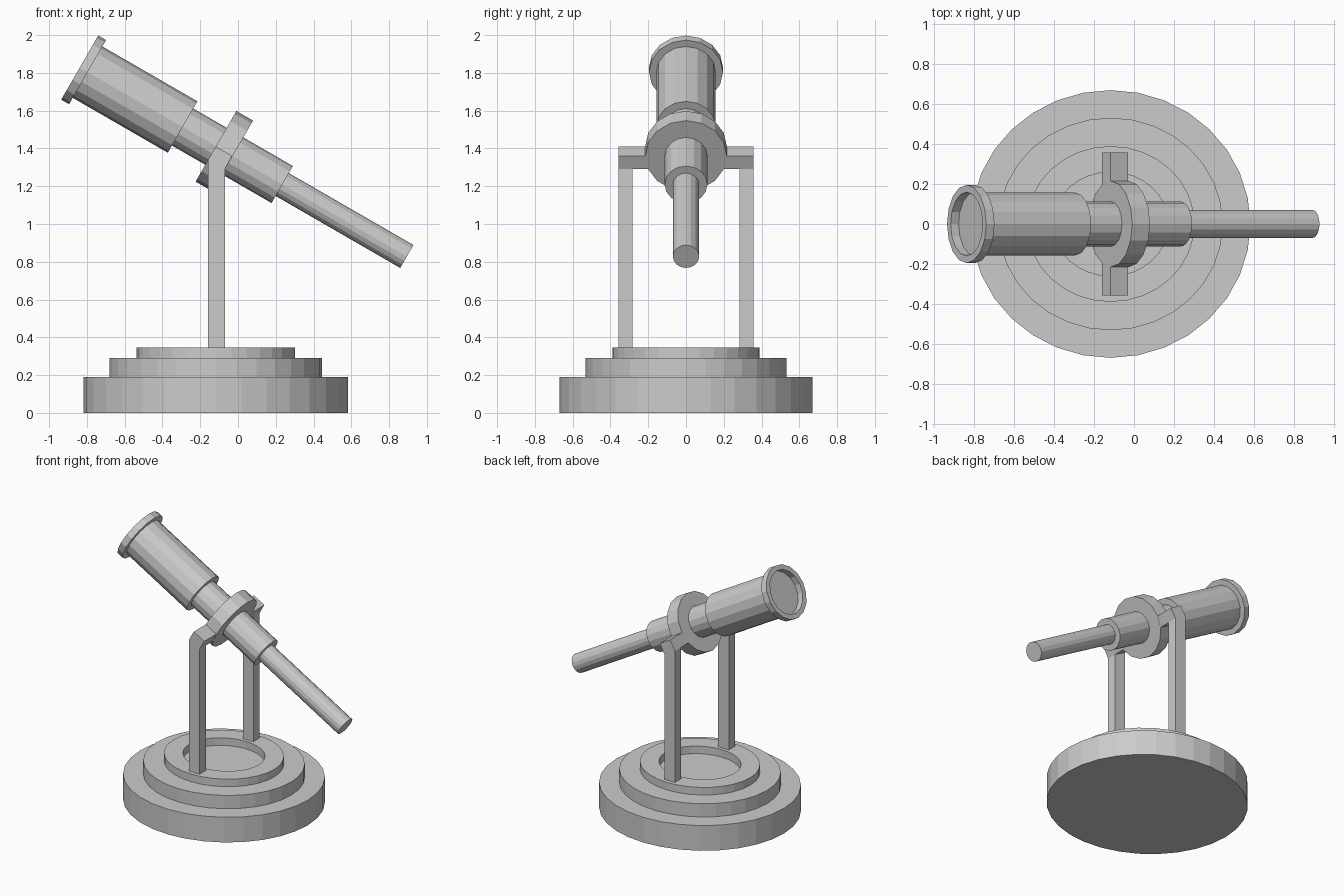
import bpy
import bmesh
import math
from mathutils import Matrix, Vector

cube = bpy.data.objects.get("Cube")
if cube:
    bpy.data.objects.remove(cube, do_unlink=True)

grey = bpy.data.materials.new("plain grey")
grey.use_nodes = True
GREY = (0.6, 0.6, 0.6, 1)
grey.diffuse_color = GREY
grey.node_tree.nodes["Principled BSDF"].inputs["Base Color"].default_value = GREY


def finish(name, bm, matrix=None):
    """Turn a bmesh into a flat-shaded object."""
    bmesh.ops.recalc_face_normals(bm, faces=bm.faces)
    mesh = bpy.data.meshes.new(name)
    bm.to_mesh(mesh)
    bm.free()
    mesh.materials.append(grey)
    obj = bpy.data.objects.new(name, mesh)
    bpy.context.collection.objects.link(obj)
    if matrix:
        obj.matrix_world = matrix
    return obj


def lathe(name, profile, sides, matrix, widen=0.0):
    """Revolve (radius, height) points about z and cap both ends."""
    bm = bmesh.new()
    rings = []
    for r, h in profile:
        angles = [2 * math.pi * i / sides for i in range(sides)]
        rings.append([bm.verts.new(((r + widen) * math.cos(a), r * math.sin(a), h))
                      for a in angles])
    for low, high in zip(rings, rings[1:]):
        for i in range(sides):
            j = (i + 1) % sides
            bm.faces.new((low[i], low[j], high[j], high[i]))
    bm.faces.new(rings[0])
    bm.faces.new(rings[-1])
    return finish(name, bm, matrix)


def prism(name, outline, y0, y1):
    """Extrude an (x, z) outline from y0 to y1."""
    bm = bmesh.new()
    face = bm.faces.new([bm.verts.new((x, y0, z)) for x, z in outline])
    moved = bmesh.ops.extrude_face_region(bm, geom=[face])["geom"]
    verts = [v for v in moved if isinstance(v, bmesh.types.BMVert)]
    bmesh.ops.translate(bm, verts=verts, vec=(0, y1 - y0, 0))
    return finish(name, bm)


# Stepped base, slightly wider than deep, with a shallow well on top
lathe("stepped_base",
      [(0.67, 0), (0.67, 0.19), (0.532, 0.19), (0.532, 0.29),
       (0.39, 0.29), (0.39, 0.347), (0.26, 0.347), (0.26, 0.29)],
      32, Matrix.Translation((-0.117, 0, 0)), widen=0.03)

# Tube axis runs from the raised lens end down to the eyepiece
axis = (Matrix.Translation(Vector((-0.838, 0, 1.828)))
        @ Matrix.Rotation(math.radians(120), 4, 'Y'))

# Stepped telescope tube with recessed lens
lathe("telescope_tube",
      [(0.16, 0.046), (0.16, 0), (0.196, 0), (0.196, 0.048),
       (0.157, 0.048), (0.157, 0.629), (0.113, 0.629), (0.113, 1.238),
       (0.07, 1.238), (0.07, 2.0)], 16, axis)

# Collar gripping the tube
lathe("collar", [(0.216, 0.833), (0.216, 0.935)], 16, axis)

# Two posts bent at the top, each with an arm reaching in to the collar
bend = [(-0.159, 1.338), (-0.1175, 1.41), (-0.031, 1.36), (-0.07, 1.29)]
post = [(-0.159, 0.345)] + bend + [(-0.07, 0.345)]
for side, s in (("left", 1), ("right", -1)):
    prism(side + "_post", post, s * 0.284, s * 0.358)
    prism(side + "_arm", bend, s * 0.19, s * 0.284)
